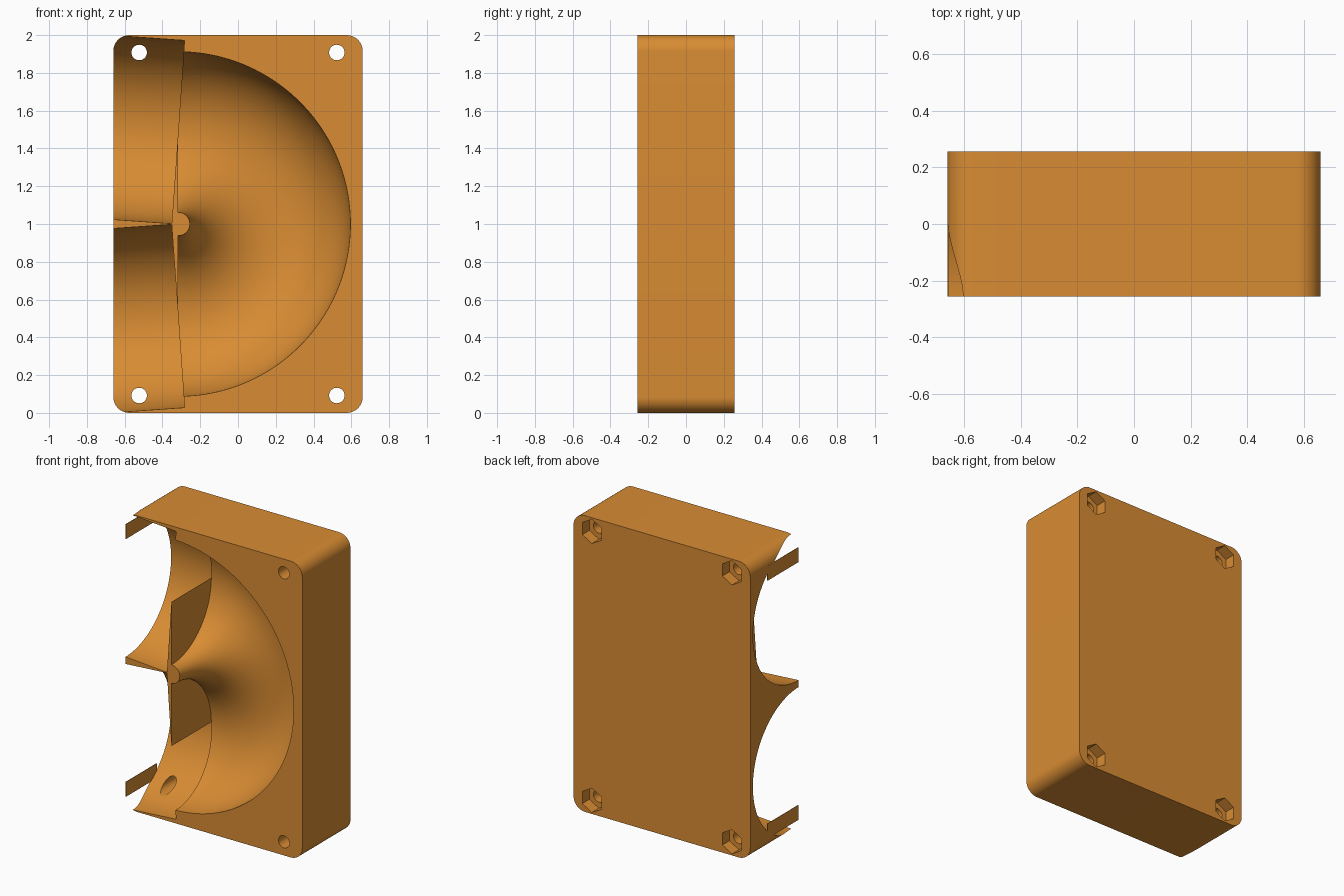
import bpy, bmesh, math
from mathutils import Matrix, Vector

if "Cube" in bpy.data.objects:
    bpy.data.objects.remove(bpy.data.objects["Cube"], do_unlink=True)

W, D, H = 0.66, 0.257, 2.0          # half width, half depth, height
BEND_X, RING_R, TUBE_R = -0.317, 0.487, 0.425
SOCKET_R, TILT = 0.486, math.radians(4)

orange = bpy.data.materials.new("orange_plastic")
orange.use_nodes = True
colour = (0.69, 0.263, 0.033, 1)
orange.diffuse_color = colour
orange.node_tree.nodes["Principled BSDF"].inputs["Base Color"].default_value = colour


def make_object(name, bm):
    bmesh.ops.recalc_face_normals(bm, faces=bm.faces)
    mesh = bpy.data.meshes.new(name)
    bm.to_mesh(mesh)
    bm.free()
    mesh.materials.append(orange)
    obj = bpy.data.objects.new(name, mesh)
    bpy.context.collection.objects.link(obj)
    return obj


def loft(name, rings):
    """Closed solid through a list of point rings."""
    bm = bmesh.new()
    loops = [[bm.verts.new(p) for p in ring] for ring in rings]
    n = len(loops[0])
    for a, b in zip(loops, loops[1:]):
        for i in range(n):
            j = (i + 1) % n
            bm.faces.new((a[i], a[j], b[j], b[i]))
    bm.faces.new(loops[0])
    bm.faces.new(loops[-1])
    return make_object(name, bm)


def rod(name, start, direction, length, radius, sides):
    """Cylinder or prism from a start point along a direction."""
    direction = Vector(direction).normalized()
    place = Matrix.Translation(Vector(start) + direction * length / 2)
    turn = direction.to_track_quat('Z', 'X').to_matrix().to_4x4()
    bm = bmesh.new()
    bmesh.ops.create_cone(bm, cap_ends=True, segments=sides, radius1=radius,
                          radius2=radius, depth=length, matrix=place @ turn)
    return make_object(name, bm)


# Block with rounded upright corners
def outline(y, r=0.085, steps=14):
    points = []
    for k, (sx, sz) in enumerate([(1, 1), (-1, 1), (-1, -1), (1, -1)]):
        for i in range(steps + 1):
            a = math.pi / 2 * (k + i / steps)
            points.append((sx * (W - r) + r * math.cos(a), y,
                           H / 2 + sz * (H / 2 - r) + r * math.sin(a)))
    return points


body = loft("bend_block", [outline(-D), outline(D)])
cutters = []

# Half-ring channel
rings = []
for i in range(97):
    a = math.pi * i / 96 - math.pi / 2
    ring = []
    for j in range(96):
        t = 2 * math.pi * j / 96
        reach = RING_R + TUBE_R * math.cos(t)
        ring.append((BEND_X + reach * math.cos(a), -D + TUBE_R * math.sin(t),
                     H / 2 + reach * math.sin(a)))
    rings.append(ring)
cutters.append(loft("channel_cutter", rings))

# Two splayed pipe sockets
for side in (1, -1):
    cutters.append(rod("socket_cutter", (BEND_X, -D, H / 2 + side * RING_R),
                       (-math.cos(TILT), 0, side * math.sin(TILT)), 0.6, SOCKET_R, 128))

# Bolt holes with hexagonal nut pockets at the back
for x in (-0.523, 0.523):
    for z in (0.092, H - 0.092):
        cutters.append(rod("bolt_cutter", (x, -0.4, z), (0, 1, 0), 0.8, 0.041, 32))
        hexagon = [[(x + 0.082 * math.sin(k * math.pi / 3), y,
                     z + 0.082 * math.cos(k * math.pi / 3)) for k in range(6)]
                   for y in (D - 0.075, D + 0.1)]
        cutters.append(loft("nut_cutter", hexagon))

bpy.context.view_layer.objects.active = body
for cutter in cutters:
    cutter.hide_render = True
    mod = body.modifiers.new("cut", 'BOOLEAN')
    mod.operation = 'DIFFERENCE'
    mod.solver = 'EXACT'
    mod.object = cutter
    bpy.ops.object.modifier_apply(modifier=mod.name)
for cutter in cutters:
    bpy.data.objects.remove(cutter, do_unlink=True)

bpy.ops.object.select_all(action='DESELECT')
body.select_set(True)
bpy.ops.object.shade_smooth_by_angle(angle=math.radians(25))

# Thin strips across the socket mouths at the outer corners
for name, z in (("upper_mouth_strip", 1.87), ("lower_mouth_strip", 0.13)):
    bm = bmesh.new()
    size = Matrix.Diagonal((0.003, 0.33, 0.1, 1))
    bmesh.ops.create_cube(bm, size=1, matrix=Matrix.Translation((0.0015 - W, 0.165 - D, z)) @ size)
    make_object(name, bm)
